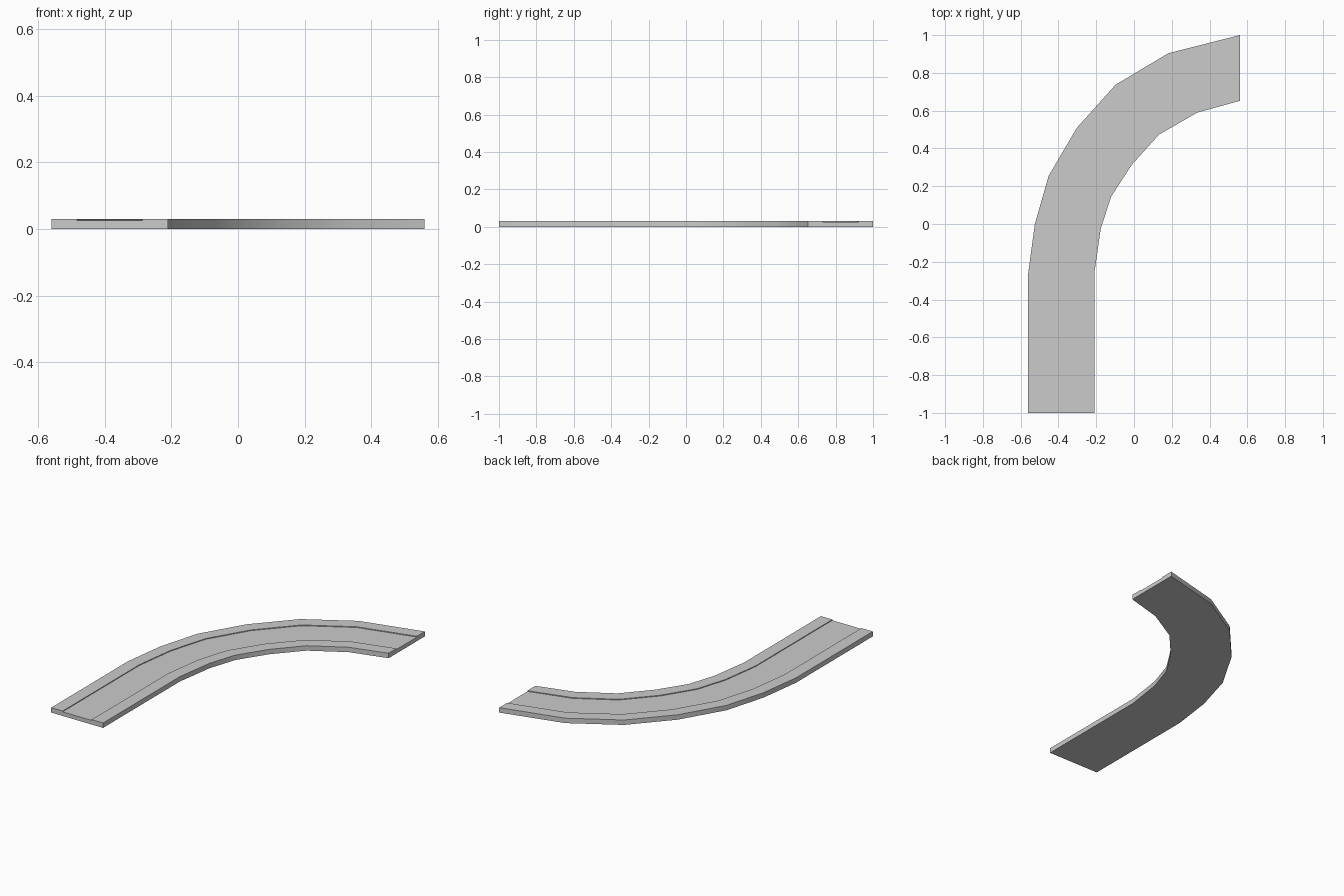
import bpy, bmesh, math

if "Cube" in bpy.data.objects:
    bpy.data.objects.remove(bpy.data.objects["Cube"])

# Plan outline of the bend: matching stations on the outer and inner edge
OUTER = [(-0.56, -1), (-0.56, -0.26), (-0.525, 0), (-0.452, 0.255),
         (-0.302, 0.51), (-0.098, 0.737), (0.182, 0.904), (0.56, 1)]
INNER = [(-0.21, -1), (-0.21, -0.26), (-0.176, -0.025), (-0.121, 0.145),
         (-0.012, 0.313), (0.132, 0.473), (0.335, 0.59), (0.56, 0.652)]

# Cross-section: (fraction across the width, height), pavements with a sunken roadway
TOP, ROAD, KERB = 0.03, 0.025, 0.22
SECTION = [(0, 0), (1, 0), (1, TOP), (1 - KERB, TOP), (1 - KERB, ROAD),
           (KERB, ROAD), (KERB, TOP), (0, TOP)]

# Sweep the section along the stations
bm = bmesh.new()
rings = []
for (ox, oy), (ix, iy) in zip(OUTER, INNER):
    rings.append([bm.verts.new((ox + (ix - ox) * t, oy + (iy - oy) * t, z))
                  for t, z in SECTION])
n = len(SECTION)
for a, b in zip(rings, rings[1:]):
    for i in range(n):
        j = (i + 1) % n
        bm.faces.new((a[i], a[j], b[j], b[i]))

# End caps
bm.faces.new(rings[0])
bm.faces.new(rings[-1][::-1])
bmesh.ops.recalc_face_normals(bm, faces=bm.faces)

mesh = bpy.data.meshes.new("curved_road")
bm.to_mesh(mesh)
bm.free()
road = bpy.data.objects.new("curved_road", mesh)
bpy.context.collection.objects.link(road)

# Smooth the curved sides, keep the kerb edges sharp
bpy.context.view_layer.objects.active = road
road.select_set(True)
bpy.ops.object.shade_smooth_by_angle(angle=math.radians(30))
